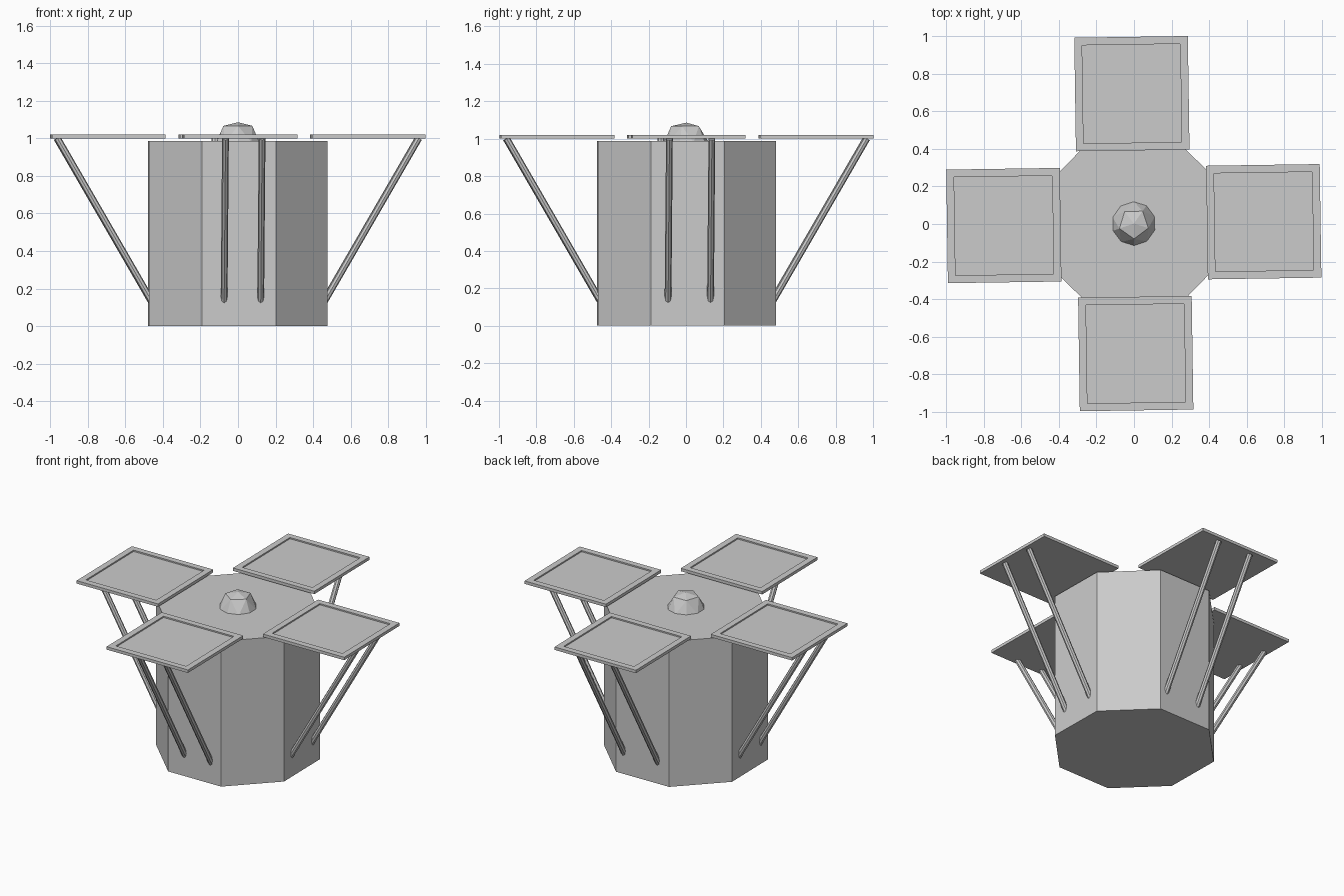
import bpy, bmesh, math
from mathutils import Vector, Matrix

if "Cube" in bpy.data.objects:
    bpy.data.objects.remove(bpy.data.objects["Cube"])

TURN = math.radians(0.85)               # whole model sits very slightly turned
CENTRE = Matrix.Translation((-0.001, 0.002, 0))


def finish(name, bm, angle=0.0):
    """Turn a bmesh into an object, rotated about the vertical axis."""
    bmesh.ops.recalc_face_normals(bm, faces=bm.faces)
    bm.transform(CENTRE @ Matrix.Rotation(angle + TURN, 4, 'Z'))
    mesh = bpy.data.meshes.new(name)
    bm.to_mesh(mesh)
    bm.free()
    obj = bpy.data.objects.new(name, mesh)
    bpy.context.collection.objects.link(obj)
    return obj


def rod(name, a, b, radius, angle):
    """Eight-sided straight strut from a to b."""
    a, b = Vector(a), Vector(b)
    d = b - a
    bm = bmesh.new()
    bmesh.ops.create_cone(bm, cap_ends=True, segments=8, radius1=radius,
                          radius2=radius, depth=d.length)
    bm.transform(Matrix.Translation((a + b) / 2) @ d.to_track_quat('Z', 'Y').to_matrix().to_4x4())
    finish(name, bm, angle)


# Octagonal body
bm = bmesh.new()
bmesh.ops.create_cone(bm, cap_ends=True, segments=8, radius1=0.515, radius2=0.515, depth=0.987)
bm.transform(Matrix.Translation((0, 0, 0.4935)) @ Matrix.Rotation(math.pi / 8, 4, 'Z'))
finish("body", bm)

# Faceted dome: apex, five-point ring and ten-point base
bm = bmesh.new()
bm.verts.new((0, 0, 1.086))
for count, r, z in ((5, 0.081, 1.067), (10, 0.12, 0.98)):
    for i in range(count):
        t = -math.pi / 2 + i * math.tau / count
        bm.verts.new((r * math.cos(t), r * math.sin(t), z))
bmesh.ops.convex_hull(bm, input=bm.verts)
finish("top_dome", bm)

# Four recessed panels, each carried by two slanted struts
sides = (("right", 0, (-0.105, 0.122)), ("back", 1, (-0.145, 0.108)),
         ("left", 2, (-0.105, 0.122)), ("front", 3, (-0.08, 0.115)))
for side, quarter, offsets in sides:
    angle = quarter * math.pi / 2
    bm = bmesh.new()
    bmesh.ops.create_cube(bm, size=1)
    bm.transform(Matrix.Translation((0.6925, 0, 1.01)) @ Matrix.Diagonal((0.605, 0.605, 0.02, 1)))
    top = [f for f in bm.faces if f.normal.z > 0.9]
    bmesh.ops.inset_region(bm, faces=top, thickness=0.058)
    # Straight-walled recess
    ext = bmesh.ops.extrude_face_region(bm, geom=top)
    verts = [g for g in ext["geom"] if isinstance(g, bmesh.types.BMVert)]
    bmesh.ops.translate(bm, verts=verts, vec=(0, 0, -0.009))
    bmesh.ops.delete(bm, geom=[f for f in top if f.is_valid], context='FACES_ONLY')
    finish(side + "_panel", bm, angle)
    for n, y in enumerate(offsets, 1):
        rod(f"{side}_strut_{n}", (0.44, y, 0.097), (0.963, y, 1.001), 0.018, angle)
